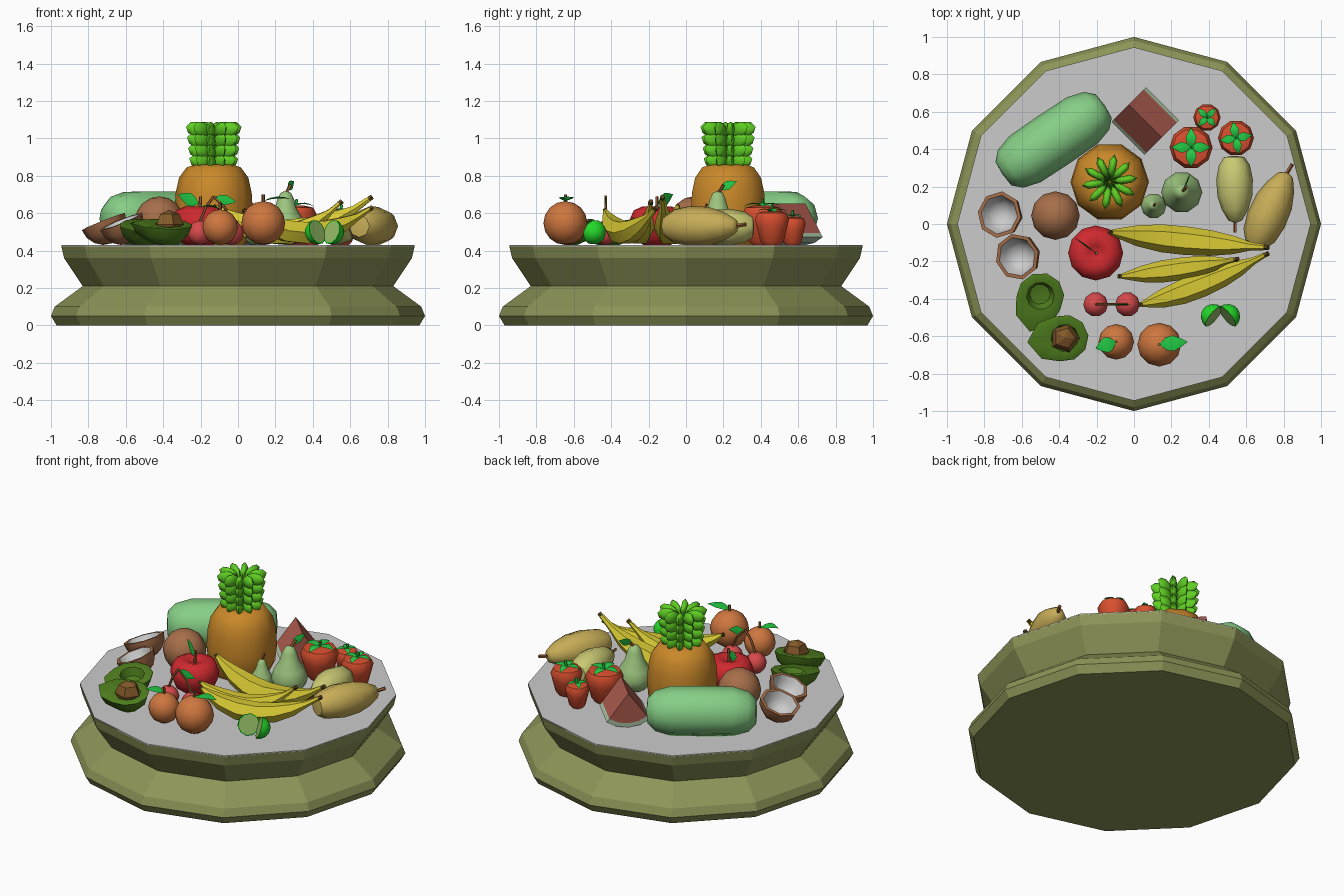
import bpy, bmesh, math
from mathutils import Vector as V, Matrix

if "Cube" in bpy.data.objects:
    bpy.data.objects.remove(bpy.data.objects["Cube"])

smooth = []
mats = {}


def mat(name, rgb):
    m = bpy.data.materials.new(name)
    m.diffuse_color = [(c / 255) ** 2.2 for c in rgb] + [1]
    m.use_nodes = True
    m.node_tree.nodes["Principled BSDF"].inputs["Base Color"].default_value = m.diffuse_color
    mats[name] = m


for k, c in dict(olive=(140, 147, 88), melon=(133, 205, 133), flesh=(172, 92, 80), rind=(170, 195, 165),
                 pineapple=(200, 135, 45), leaf=(40, 200, 70), crown=(95, 205, 40), coconut=(165, 110, 75),
                 white=(235, 235, 235), apple=(205, 45, 50), cherry=(215, 75, 75), orange=(205, 118, 65),
                 pear=(155, 195, 125), pale=(200, 200, 115), gold=(198, 172, 88), berry=(215, 80, 50),
                 banana=(215, 200, 55), lime=(40, 215, 45), pulp=(150, 190, 105), avocado=(80, 125, 35),
                 pit=(130, 90, 45), stem=(150, 95, 55), tip=(95, 75, 35)).items():
    mat(k, c)


def loft(name, rings, colour=None, M=Matrix(), soft=True, bands=None):
    """Bridge rings of points, cap the ends; bands picks a second colour per strip."""
    bm = bmesh.new()
    rs = [[bm.verts.new(p) for p in r] for r in rings]
    n = len(rs[0])
    for j in range(len(rs) - 1):
        for i in range(n):
            f = bm.faces.new((rs[j][i], rs[j][(i + 1) % n], rs[j + 1][(i + 1) % n], rs[j + 1][i]))
            f.material_index = 1 if bands and j >= bands[1] else 0
    for r, k in ((rs[0], 0), (rs[-1], 1 if bands else 0)):
        if max((a.co - r[0].co).length for a in r) > 1e-4:
            bm.faces.new(r).material_index = k
    bmesh.ops.remove_doubles(bm, verts=bm.verts, dist=1e-5)
    bmesh.ops.recalc_face_normals(bm, faces=bm.faces)
    bm.transform(M)
    me = bpy.data.meshes.new(name)
    bm.to_mesh(me)
    bm.free()
    ob = bpy.data.objects.new(name, me)
    bpy.context.collection.objects.link(ob)
    for c in [colour] + ([bands[0]] if bands else []):
        if c:
            me.materials.append(mats[c])
    if soft:
        smooth.append(ob)
    return ob


def place(loc, axis=(0, 0, 1)):
    a = V(axis).normalized()
    q = a.to_track_quat('Z', 'Y') if abs(a.z) < 0.999 else Matrix().to_quaternion()
    return Matrix.Translation(loc) @ q.to_matrix().to_4x4()


def lathe(name, prof, loc, colour, R=1, H=1, n=10, axis=(0, 0, 1), **kw):
    rings = [[(r * R * math.cos(t), r * R * math.sin(t), z * H)
              for t in [2 * math.pi * i / n for i in range(n)]] for r, z in prof]
    return loft(name, rings, colour, place(loc, axis), **kw)


def arc(a, b, k):
    return [(abs(math.cos(t)) if abs(math.cos(t)) > 1e-6 else 0, math.sin(t))
            for t in [math.radians(a + (b - a) * i / k) for i in range(k + 1)]]


def tube(name, pts, radii, colour, n=6, flat=1.0, up=None):
    pts = [V(p) for p in pts]
    d = (pts[-1] - pts[0]).normalized()
    up = V(up) if up else V((0, 0, 1)) if abs(d.z) < .8 else V((1, 0, 0))
    rings = []
    for i, p in enumerate(pts):
        t = (pts[min(i + 1, len(pts) - 1)] - pts[max(i - 1, 0)]).normalized()
        s = t.cross(up).normalized()
        u = s.cross(t)
        rings.append([p + r * (math.cos(a) * s + flat * math.sin(a) * u)
                      for r in [radii[i]] for a in [2 * math.pi * k / n for k in range(n)]])
    return loft(name, rings, colour)


def stick(name, a, b, r=.009, colour='stem'):
    tube(name, [a, b], [r, r], colour, 5)


def leaf(name, a, b, w, up=(0, 0, 1), bulge=.015):
    a, b, u = V(a), V(b), V(up)
    pts = [a.lerp(b, t) + u * bulge * 4 * t * (1 - t) for t in (0, .25, .5, .75, 1)]
    tube(name, pts, [.002, w * .8, w, w * .6, .001], 'leaf', 4, .12, up)


Z = .43
# twelve-sided pedestal and plate surface
lathe('pedestal', [(.97, 0), (1, .05), (.98, .10), (.83, .21), (.93, .36), (.945, .425)], (0, 0, 0), 'olive', n=12, soft=False)
lathe('plate', [(.944, .42), (.944, Z)], (0, 0, 0), None, n=12, soft=False)

# whole melon and wedge slice
d = V((math.cos(math.radians(34)), math.sin(math.radians(34)), 0))
lathe('melon', [(0, 0), (.5, .01), (.8, .08), (.98, .22), (1, .5), (.98, .78), (.8, .92), (.5, .99), (0, 1)],
      V((-.43, .45, .572)) - d * .33, 'melon', .152, .66, 10, d)
c, e, w = V((.06, .55, 0)), V((.707, -.707, 0)), V((.707, .707, 0))
for nm, col, R0, R1 in (('slice_flesh', 'flesh', 0, .195), ('slice_rind', 'rind', .195, .222)):
    cs = [(math.sin(t), -math.cos(t)) for t in [math.radians(a) for a in (-36, -18, 0, 18, 36)]]
    sec = [(x * R1, z * R1) for x, z in cs]
    sec += [(0, 0)] if R0 == 0 else [(x * R0, z * R0) for x, z in cs[::-1]]
    loft(nm, [[c + e * s + w * x + V((0, 0, .652 + z)) for x, z in sec] for s in (-.125, .125)], col, soft=False)

# pineapple with a chunky crown
P = V((-.13, .225, 0))
lathe('pineapple', [(.165, Z), (.2, .5), (.21, .6), (.203, .71), (.185, .79), (.145, .845), (.1, .86), (0, .86)], P, 'pineapple', n=10)
for i in range(10):
    t = math.radians(36 * i + 8)
    for j in range(4):
        r = .068 + .006 * j
        o = lathe('crown_leaf', arc(-90, 90, 4), (0, 0, 0), 'crown', n=6)
        o.data.transform(Matrix.Translation(P + V((r * math.cos(t), r * math.sin(t), .875 + .057 * j)))
                         @ Matrix.Rotation(t, 4, 'Z') @ Matrix.Rotation(-.25, 4, 'Y')
                         @ Matrix.Diagonal((.066, .024, .042, 1)))

# coconut and two halves
lathe('coconut', arc(-90, 90, 8), (-.42, .045, .56), 'coconut', .13, .13, 12)
for loc, ax in (((-.72, .05, .555), (-.4, .05, 1)), ((-.625, -.175, .555), (-.4, -.1, 1))):
    cup = [(r * .125, z * .125) for r, z in arc(-90, 0, 4)] + [(.105, 0)]
    cup += [(r * .1, z * .1) for r, z in arc(-8, -90, 4)]
    lathe('coconut_half', cup, loc, 'coconut', n=8, axis=ax, bands=('white', 5))

# apple
lathe('apple', [(0, .03), (.5, 0), (.8, .15), (.97, .45), (1, .65), (.85, .9), (.55, 1), (.25, .94), (0, .82)],
      (-.205, -.155, Z), 'apple', .147, .205, 12)
stick('apple_stem', (-.205, -.155, .59), (-.2, -.155, .69))
leaf('apple_leaf', (-.21, -.15, .65), (-.32, -.07, .70), .035, (.59, .81, 0), 0)

# cherries
for x in (-.205, -.035):
    lathe('cherry', arc(-90, 90, 6), (x, -.43, .495), 'cherry', .066, .066, 10)
    tube('cherry_stem', [(x, -.43, .55), (x * .6 - .05, -.43, .63), (-.13, -.43, .69)], [.008] * 3, 'stem', 5)
leaf('cherry_leaf', (-.13, -.43, .68), (-.01, -.43, .66), .028, (0, 1, 0), 0)

# oranges
for x, y, r, lx, ly in ((.135, -.645, .117, .285, -.63), (-.095, -.63, .095, -.205, -.665)):
    lathe('orange', arc(-90, 90, 8), (x, y, Z + r), 'orange', r, r, 12)
    stick('orange_stem', (x, y, Z + 2 * r - .02), (x, y, Z + 2 * r + .035))
    leaf('orange_leaf', (x, y, Z + 2 * r), (lx, ly, Z + 2 * r + .01), .042)

# standing and lying pears
pear = [(0, 0), (.6, .02), (.92, .15), (1, .3), (.85, .48), (.52, .68), (.4, .85), (.25, .96), (0, 1)]
oval = [(0, 0), (.55, .02), (.85, .14), (1, .36), (.95, .6), (.72, .8), (.38, .96), (0, 1)]
lathe('pear', pear, (.255, .17, Z), 'pear', .11, .29)
stick('pear_stem', (.255, .17, .70), (.28, .2, .75))
leaf('pear_leaf', (.265, .18, .73), (.3, .27, .77), .025, (.9, -.35, .2), 0)
lathe('small_pear', pear, (.105, .097, Z), 'pear', .068, .19)
stick('small_pear_stem', (.105, .097, .61), (.115, .11, .65), .007)
lathe('pale_fruit', oval, (.535, .365, .525), 'pale', .098, .36, 8, (.02, -1, 0))
stick('pale_fruit_stem', (.54, .02, .525), (.54, -.045, .53))
lathe('gold_fruit', oval, (.645, -.115, .53), 'gold', .108, .43, 8, (.4, .9, 0))
stick('gold_fruit_stem', (.81, .26, .53), (.845, .32, .54), .011)

# strawberries with four-leaf caps
for x, y, r, h, a in ((.305, .41, .115, .21, 0), (.39, .57, .073, .15, 45), (.545, .46, .096, .18, 10)):
    lathe('strawberry', [(0, 0), (.5, 0), (.68, .1), (.9, .55), (1, .78), (.85, .95), (.45, 1), (0, .97)],
          (x, y, Z), 'berry', r, h, 10)
    for k in range(4):
        t = math.radians(a + 90 * k)
        leaf('strawberry_leaf', (x, y, Z + h), (x + r * .9 * math.cos(t), y + r * .9 * math.sin(t), Z + h - .005), r * .25)
    stick('strawberry_stem', (x, y, Z + h - .01), (x + .01, y, Z + h + .035), .008, 'leaf')

# bananas
for a, m, b, r in (((-.12, -.045, .63), (.28, -.09, .50), (.70, -.125, .675), .076),
                   ((-.07, -.28, .56), (.25, -.24, .49), (.54, -.19, .65), .06),
                   ((.04, -.43, .61), (.36, -.325, .495), (.70, -.165, .62), .066)):
    a, m, b = V(a), V(m), V(b)
    pts = [a * (1 - t) * (1 - 2 * t) + m * 4 * t * (1 - t) + b * t * (2 * t - 1)
           for t in (0, .06, .18, .34, .5, .66, .8, .91, 1)]
    tube('banana', pts, [r * s for s in (.2, .4, .75, .98, 1, .9, .65, .3, .2)], 'banana', 6)
    stick('banana_tip', a, a - (pts[1] - a).normalized() * .015, .013, 'tip')
    stick('banana_stalk', b, b + (b - pts[-2]).normalized() * .022, .014, 'tip')

# lime halves
for x, s in ((.425, 1), (.5, -1)):
    lathe('lime_half', [(r, z) for r, z in arc(-90, 0, 4)] + [(.9, 0), (0, 0)], (x, -.495, .5),
          'lime', .068, .068, 10, (.75 * s, -.6, .3), bands=('pulp', 5))

# avocado halves, one hollow and one with its pit
for cx, cy, ang in ((-.5, -.385, 240), (-.37, -.61, 172)):
    def ring(s, z, blend=1):
        out = []
        for k in range(10):
            t = 2 * math.pi * k / 10 + math.radians(ang)
            R = .127 + .075 * max(0, math.cos(t - math.radians(ang))) ** 3
            R = R * s if blend else s
            out.append((R * math.cos(t), R * math.sin(t), z))
        return out
    loft('avocado_half', [ring(0, -.115), ring(.5, -.1), ring(.85, -.055), ring(1, 0), ring(.93, .005),
                          ring(.075, .0, 0), ring(.055, -.05, 0), ring(0, -.06)], 'avocado',
         place((cx, cy, .54), (.05, -.2, 1)))
lathe('avocado_pit', arc(-90, 90, 4), (-.37, -.61, .54), 'pit', .08, .078, 5, soft=False)

# soft shading on the fruit
bpy.ops.object.select_all(action='DESELECT')
for o in smooth:
    o.select_set(True)
bpy.context.view_layer.objects.active = smooth[0]
bpy.ops.object.shade_smooth_by_angle(angle=math.radians(45))
